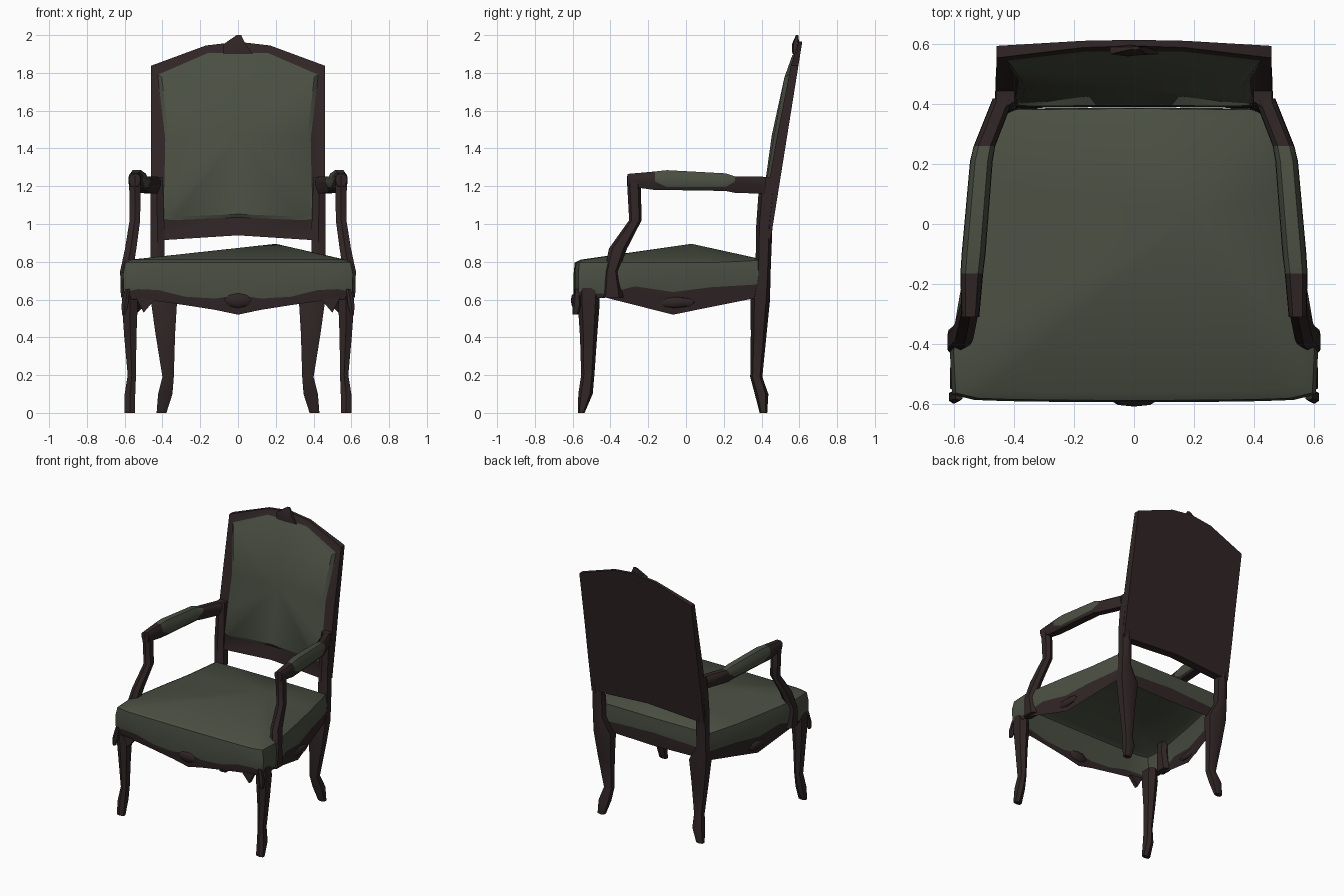
import bpy, bmesh, math

if "Cube" in bpy.data.objects:
    bpy.data.objects.remove(bpy.data.objects["Cube"])


def material(name, rgb):
    m = bpy.data.materials.new(name)
    m.diffuse_color = (*rgb, 1)
    m.use_nodes = True
    m.node_tree.nodes["Principled BSDF"].inputs["Base Color"].default_value = m.diffuse_color
    return m


WOOD = material("dark brown wood", (0.030, 0.0185, 0.0190))
CLOTH = material("grey green cloth", (0.068, 0.077, 0.054))


def finish(name, bm, angle=40):
    """Turn a bmesh into an object with wood in slot 0 and cloth in slot 1."""
    bmesh.ops.recalc_face_normals(bm, faces=bm.faces)
    me = bpy.data.meshes.new(name)
    for f in bm.faces:
        f.smooth = True
    bm.to_mesh(me)
    bm.free()
    me.materials.append(WOOD)
    me.materials.append(CLOTH)
    me.set_sharp_from_angle(angle=math.radians(angle))
    ob = bpy.data.objects.new(name, me)
    bpy.context.collection.objects.link(ob)
    return ob


def bridge(bm, a, b, mat=0):
    n = len(a)
    for i in range(n):
        f = bm.faces.new((a[i], a[(i + 1) % n], b[(i + 1) % n], b[i]))
        f.material_index = mat


def fan(bm, ring, co, mat):
    c = bm.verts.new(co)
    for i in range(len(ring)):
        bm.faces.new((ring[i], ring[(i + 1) % len(ring)], c)).material_index = mat


def loft(name, sections, rule=None):
    """Skin a list of point rings and cap both ends."""
    bm = bmesh.new()
    rings = [[bm.verts.new(p) for p in s] for s in sections]
    for a, b in zip(rings, rings[1:]):
        bridge(bm, a, b)
    bm.faces.new(rings[0])
    bm.faces.new(rings[-1])
    if rule:
        for f in bm.faces:
            f.material_index = rule(f.calc_center_median())
    return finish(name, bm)


def post(name, stations, side=1):
    """Upright six-sided post; stations are (x, y, z, half x, half y)."""
    shape = [(1, -.6), (1, .6), (0, 1), (-1, .6), (-1, -.6), (0, -1)]
    return loft(name, [[(side * (x + hx * u), y + hy * v, z) for u, v in shape]
                       for x, y, z, hx, hy in stations])


def interp(table, t):
    for (t0, v0), (t1, v1) in zip(table, table[1:]):
        if t <= t1:
            return v0 + (v1 - v0) * max(0, t - t0) / (t1 - t0)
    return table[-1][1]


def mirrored(half):
    """Close a half outline whose first and last points lie on x = 0."""
    return half + [(-p[0], *p[1:]) for p in half[-2:0:-1]]


# Seat: open shell, wooden apron with a dipped edge, cloth above
# each point: x, y, bottom z, wood/cloth border z
outline = mirrored([
    (0, -.595, .52, .625), (.12, -.595, .545, .605), (.28, -.594, .57, .615),
    (.42, -.592, .59, .65), (.53, -.588, .60, .655), (.605, -.57, .60, .64),
    (.612, -.43, .61, .63), (.585, -.27, .57, .67), (.55, -.07, .52, .64),
    (.51, .13, .56, .665), (.46, .385, .61, .68), (0, .39, .60, .70)])
bm = bmesh.new()
levels = [[bm.verts.new((x * .985, y * .985, zb)) for x, y, zb, zm in outline],
          [bm.verts.new((x, y, zm)) for x, y, zb, zm in outline],
          [bm.verts.new((x * 1.005, y, .735)) for x, y, zb, zm in outline],
          [bm.verts.new((x * .985, y * .99, .795 + .012 * (y > .3))) for x, y, zb, zm in outline],
          [bm.verts.new((x * .93, y * .94, .811 + .01 * (y > .3))) for x, y, zb, zm in outline]]
for i in range(4):
    bridge(bm, levels[i], levels[i + 1], int(i > 0))
fan(bm, levels[-1], (.2, .03, .895), 1)
finish("seat", bm, 50)

# Backrest: leaning frame with a raised cloth panel
outer = mirrored([(0, .94), (.39, .915), (.462, .91), (.462, 1.2), (.46, 1.42),
                  (.46, 1.838), (.17, 1.945), (0, 1.965)])
inner = mirrored([(0, 1.035), (.35, 1.02), (.40, 1.03), (.39, 1.2), (.385, 1.45),
                  (.425, 1.79), (.16, 1.905), (0, 1.908)])
frame_depth = [(.9, .06), (1.4, .055), (1.84, .04), (1.96, .02)]
panel_depth = [(.9, .07), (1.77, .07), (1.9, .045)]


def back_y(z):
    return .445 + .16 * (z - .9)


bm = bmesh.new()
rear = [bm.verts.new((x, back_y(z), z)) for x, z in outer]
front = [bm.verts.new((x, back_y(z) - interp(frame_depth, z), z)) for x, z in outer]
lip = [bm.verts.new((x, back_y(z) - interp(frame_depth, z), z)) for x, z in inner]
puff = [bm.verts.new((x * .95, back_y(z) - interp(panel_depth, z), 1.47 + (z - 1.47) * .96))
        for x, z in inner]
bm.faces.new(rear)
bridge(bm, rear, front)
bridge(bm, front, lip)
bridge(bm, lip, puff, 1)
fan(bm, puff, (0, back_y(1.47) - .082, 1.47), 1)
finish("backrest", bm)

# Crest ornament on the top rail
post("crest_ornament", [(0, .575, 1.90, .08, .012), (-.02, .58, 1.95, .06, .02),
                        (.005, .588, 2.0, .012, .006)])

for side, tag in ((1, "right"), (-1, "left")):
    # Curved front legs
    post("front_leg_" + tag, [
        (.572, -.555, 0, .028, .018), (.572, -.532, .10, .028, .038),
        (.562, -.520, .20, .022, .035), (.570, -.516, .40, .032, .045),
        (.573, -.515, .58, .042, .058), (.573, -.515, .66, .036, .058)], side)
    # Back legs running up into the backrest posts
    post("back_leg_" + tag, [
        (.405, .410, 0, .026, .020), (.385, .400, .10, .038, .036),
        (.370, .372, .19, .030, .032), (.385, .385, .42, .052, .042),
        (.392, .393, .60, .070, .052), (.425, .407, .72, .038, .040),
        (.427, .415, 1.0, .037, .043), (.430, .440, 1.25, .031, .050)], side)
    # Arm supports
    post("arm_support_" + tag, [
        (.590, -.390, .61, .030, .060), (.590, -.395, .75, .034, .037),
        (.568, -.360, .87, .030, .048), (.546, -.268, 1.02, .028, .033),
        (.546, -.275, 1.20, .030, .036), (.546, -.285, 1.255, .028, .027)], side)
    # Arms with a cloth pad on top: y, x, half width, bottom, border, top
    rings = []
    for y, x, w, zb, zm, zt in [
            (.42, .437, .035, 1.16, 1.20, 1.25), (.26, .500, .036, 1.165, 1.225, 1.252),
            (.21, .510, .038, 1.175, 1.195, 1.268), (-.10, .536, .040, 1.18, 1.195, 1.285),
            (-.165, .542, .038, 1.18, 1.225, 1.278), (-.31, .547, .030, 1.20, 1.23, 1.265)]:
        rings.append([(side * (x + u * w), y, z) for u, z in
                      ((-.7, zb), (.7, zb), (1, zm), (.95, (zm + zt) / 2 + .005), (.55, zt),
                       (-.55, zt), (-.95, (zm + zt) / 2 + .005), (-1, zm))])
    pad = [(-.31, 1.30), (-.165, 1.21), (-.1, 1.197), (.21, 1.197), (.26, 1.21)]
    loft("arm_" + tag, rings,
         lambda c: int(-.165 < c.y < .26 and c.z > interp(pad, c.y)))
    # Carved leaf on the knee of the front leg
    post("knee_leaf_" + tag, [(.605, -.585, .52, .008, .015), (.600, -.578, .57, .018, .022),
                              (.585, -.575, .655, .012, .014)], side)
    # Bracket between the front leg and the apron
    loft("leg_bracket_" + tag, [[(side * x, y, z) for x, z in
                                 ((.54, .61), (.50, .53), (.44, .60))]
                                for y in (-.585, -.555)])

# Small carved shells in the middle of the front and side aprons
for name, loc, size in (("front_shell", (0, -.592, .595), (.075, .018, .04)),
                        ("side_shell_right", (.545, -.06, .585), (.015, .11, .03)),
                        ("side_shell_left", (-.545, -.06, .585), (.015, .11, .03))):
    bm = bmesh.new()
    bmesh.ops.create_uvsphere(bm, u_segments=8, v_segments=4, radius=1)
    for v in bm.verts:
        v.co = [l + s * c for l, s, c in zip(loc, size, v.co)]
    finish(name, bm)
